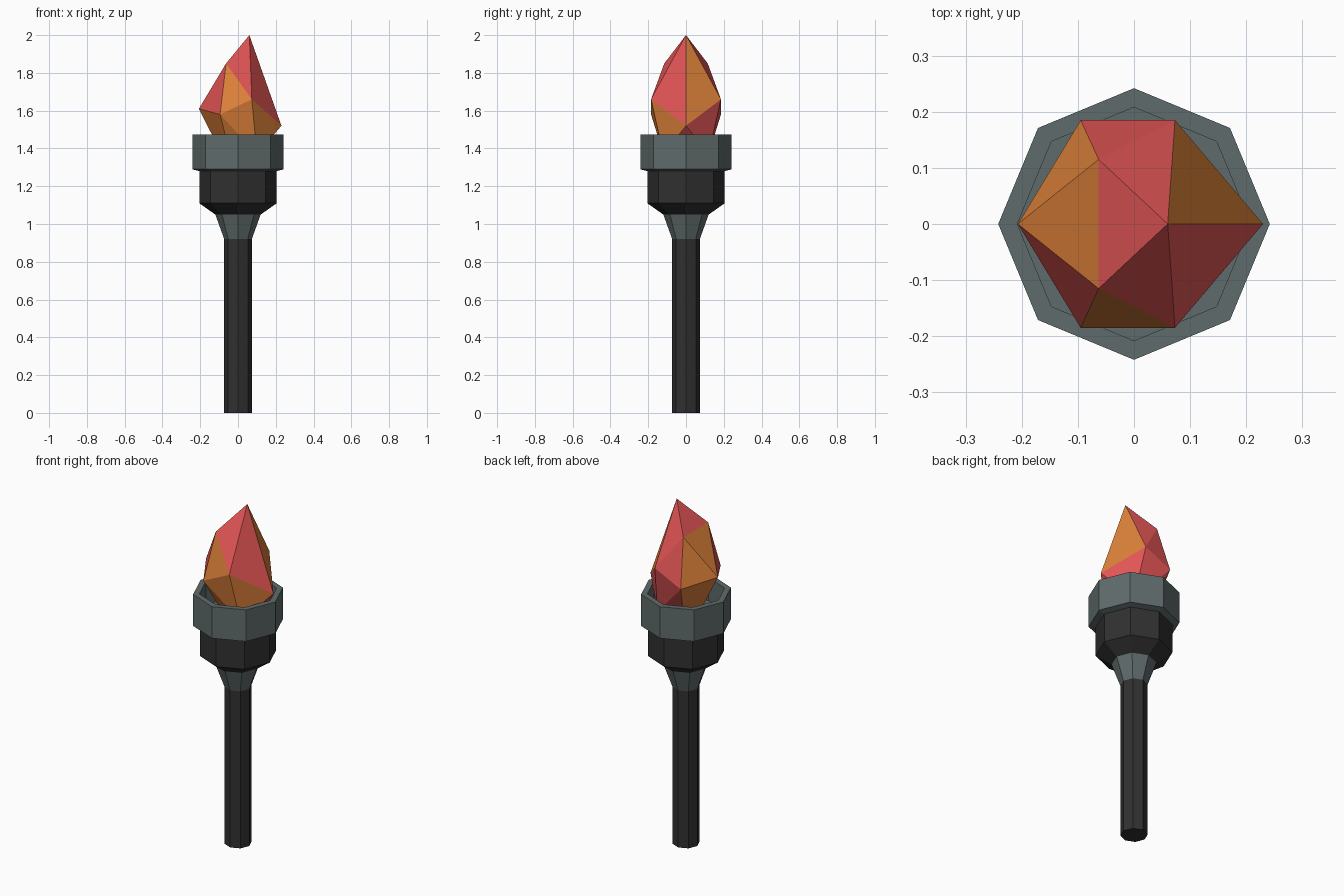
import bpy
import bmesh
from math import cos, sin, tau

SIDES = 8

if "Cube" in bpy.data.objects:
    bpy.data.objects.remove(bpy.data.objects["Cube"], do_unlink=True)


def material(name, rgb):
    mat = bpy.data.materials.new(name)
    mat.use_nodes = True
    mat.diffuse_color = (*rgb, 1)
    mat.node_tree.nodes["Principled BSDF"].inputs["Base Color"].default_value = (*rgb, 1)
    return mat


black = material("charcoal", (0.03, 0.03, 0.03))
grey = material("slate grey", (0.117, 0.147, 0.147))
red = material("flame red", (0.76, 0.09, 0.09))
orange = material("flame orange", (0.73, 0.22, 0.042))


def finish(name, bm, mats):
    bmesh.ops.recalc_face_normals(bm, faces=bm.faces)
    mesh = bpy.data.meshes.new(name)
    bm.to_mesh(mesh)
    bm.free()
    for mat in mats:
        mesh.materials.append(mat)
    obj = bpy.data.objects.new(name, mesh)
    bpy.context.collection.objects.link(obj)


def turned(name, profile, mat):
    """Sweep (radius, height) points into a closed eight-sided solid."""
    bm = bmesh.new()
    rings = [[bm.verts.new((r * cos(tau * i / SIDES), r * sin(tau * i / SIDES), z))
              for i in range(SIDES)] for r, z in profile]
    for low, high in zip(rings, rings[1:]):
        for i in range(SIDES):
            j = (i + 1) % SIDES
            bm.faces.new((low[i], low[j], high[j], high[i]))
    bm.faces.new(rings[0])
    bm.faces.new(rings[-1])
    finish(name, bm, [mat])


# Torch body
turned("handle", [(0.073, 0), (0.073, 0.92)], black)
turned("neck", [(0.073, 0.92), (0.12, 1.05)], grey)
turned("cup", [(0.12, 1.05), (0.205, 1.11), (0.205, 1.29)], black)
turned("rim", [(0.205, 1.28), (0.242, 1.29), (0.242, 1.475),
               (0.208, 1.475), (0.208, 1.34)], grey)

# Flame corners: lower case lies on the front half, upper case is its mirror
corners = {
    "t": (0.06, 0, 2.0), "c": (0.23, 0, 1.52),
    "d": (-0.207, 0, 1.61), "o": (0, 0, 1.2),
}
paired = {
    "a": (-0.063, 0.115, 1.85), "b": (0.073, 0.185, 1.66),
    "e": (-0.095, 0.185, 1.58), "g": (0.1, 0.12, 1.37),
}
for key, (x, y, z) in paired.items():
    corners[key] = (x, -y, z)
    corners[key.upper()] = (x, y, z)

# Flame facets grouped by colour
facets = [
    "tab tbc taA tAB ade AEB BcG BEG EGo cgG",
    "tBc aeb daA dAE beg bcg deo dEo ego gGo",
]
bm = bmesh.new()
verts = {key: bm.verts.new(co) for key, co in corners.items()}
for index, group in enumerate(facets):
    for facet in group.split():
        bm.faces.new([verts[key] for key in facet]).material_index = index
finish("flame", bm, [red, orange])
